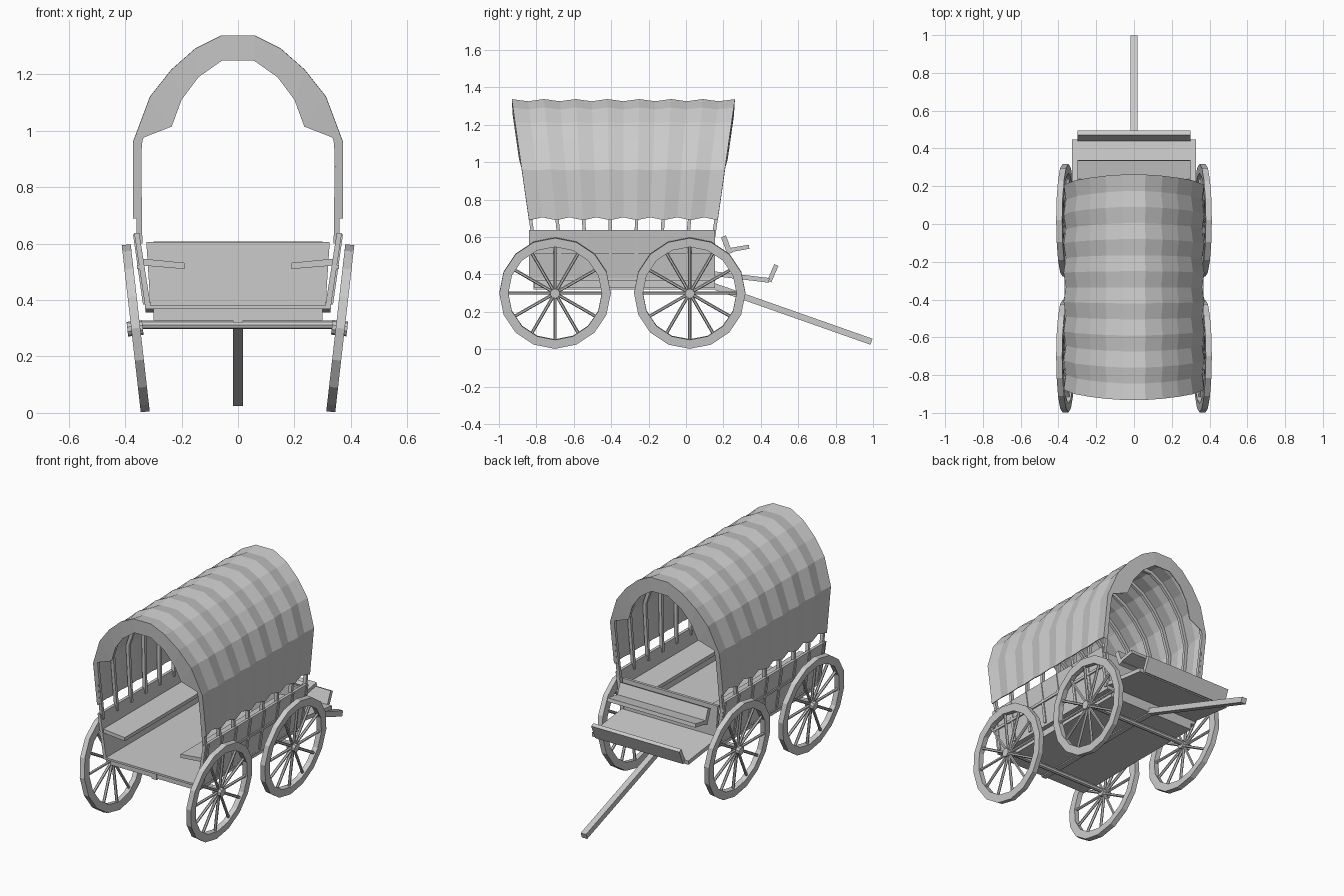
import bpy, bmesh
from math import sin, cos, pi, radians
from mathutils import Vector, Matrix

if "Cube" in bpy.data.objects:
    bpy.data.objects.remove(bpy.data.objects["Cube"])


def finish(name, bm):
    bmesh.ops.recalc_face_normals(bm, faces=bm.faces)
    me = bpy.data.meshes.new(name)
    bm.to_mesh(me)
    bm.free()
    ob = bpy.data.objects.new(name, me)
    bpy.context.collection.objects.link(ob)
    return ob


def add_box(bm, lo, hi):
    lo, hi = Vector(lo), Vector(hi)
    m = Matrix.Translation((lo + hi) / 2) @ Matrix.Diagonal((*(hi - lo), 1))
    bmesh.ops.create_cube(bm, size=1, matrix=m)


def box(name, lo, hi):
    bm = bmesh.new()
    add_box(bm, lo, hi)
    return finish(name, bm)


def add_cyl(bm, a, b, r, n):
    a, b = Vector(a), Vector(b)
    rot = (b - a).to_track_quat('Z', 'Y').to_matrix().to_4x4()
    bmesh.ops.create_cone(bm, cap_ends=True, segments=n, radius1=r, radius2=r,
                          depth=(b - a).length,
                          matrix=Matrix.Translation((a + b) / 2) @ rot)


def prism(name, pts, lo, hi, axis):
    """Extrude a closed 2D outline along x (points are y,z) or y (points are x,z)."""
    bm = bmesh.new()
    rows = []
    for d in (lo, hi):
        rows.append([bm.verts.new((d, p, q) if axis == 'x' else (p, d, q)) for p, q in pts])
        bm.faces.new(rows[-1])
    n = len(pts)
    for i in range(n):
        bm.faces.new((rows[0][i], rows[0][(i + 1) % n], rows[1][(i + 1) % n], rows[1][i]))
    return finish(name, bm)


def plank(name, a, b, thick, half_width):
    """Board across the wagon, its side section running from a to b in y,z."""
    a, b = Vector(a), Vector(b)
    d = (b - a).normalized()
    n = Vector((-d.y, d.x)) * thick / 2
    return prism(name, [a - n, b - n, b + n, a + n], -half_width, half_width, 'x')


def add_grid(bm, rows, wrap_u=False, wrap_v=False, caps=False):
    vs = [[bm.verts.new(p) for p in r] for r in rows]
    nu, nv = len(vs), len(vs[0])
    for i in range(nu if wrap_u else nu - 1):
        for j in range(nv if wrap_v else nv - 1):
            k, l = (i + 1) % nu, (j + 1) % nv
            bm.faces.new((vs[i][j], vs[k][j], vs[k][l], vs[i][l]))
    if caps:
        bm.faces.new(vs[0])
        bm.faces.new(vs[-1])


# Wheels, leaning outward at the top
def wheel(name, s, y):
    bm = bmesh.new()
    section = [(.25, -.016), (.298, -.016), (.298, .016), (.25, .016)]
    rows = []
    for i in range(16):
        a = 2 * pi * i / 16
        rows.append([(w, r * sin(a), r * cos(a)) for r, w in section])
    add_grid(bm, rows, True, True)
    for i in range(12):
        a = 2 * pi * i / 12
        add_cyl(bm, (0, .015 * sin(a), .015 * cos(a)), (0, .26 * sin(a), .26 * cos(a)), .0085, 6)
    add_cyl(bm, (-.03, 0, 0), (.025, 0, 0), .026, 10)
    m = Matrix.Translation((s * .3625, y, .30)) @ Matrix.Rotation(s * radians(6.5), 4, 'Y')
    bmesh.ops.transform(bm, matrix=m, verts=bm.verts)
    finish(name, bm)


for label, y in (("rear", -.70), ("front", .02)):
    wheel(label + "_wheel_left", -1, y)
    wheel(label + "_wheel_right", 1, y)
    bm = bmesh.new()
    add_cyl(bm, (-.38, y, .312), (.38, y, .312), .015, 8)
    finish(label + "_axle", bm)

# Bed, centre beam and draw pole
box("bed_frame", (-.30, -.81, .327), (.30, .155, .372))
box("floor", (-.33, -.84, .368), (.33, .155, .38))
box("centre_beam", (-.017, -.815, .32), (.017, .155, .36))
plank("draw_pole", (.12, .347), (.992, .04), .034, .018)

# Hoop positions: the cage spreads along y with height
def cage_y(t, z):
    return -.335 + t * (.495 + .1 * (z - .635) / .7)


HOOPS = [-1 + 2 * i / 7 for i in range(8)]

# Side boards, rails, stiles and benches
for s, label in ((-1, "left"), (1, "right")):
    prism("side_board_" + label,
          [(s * .308, .37), (s * .328, .37), (s * .368, .637), (s * .35, .637)], -.84, .155, 'y')
    prism("side_rail_" + label,
          [(s * .345, .51), (s * .357, .51), (s * .359, .525), (s * .345, .525)], -.84, .155, 'y')
    for i, t in enumerate(HOOPS):
        y = -.335 + t * .48
        prism(f"stile_{label}_{i}",
              [(s * .325, .385), (s * .337, .385), (s * .372, .632), (s * .36, .632)],
              y - .009, y + .009, 'y')
    prism("bench_" + label,
          [(s * .19, .51), (s * .345, .523), (s * .345, .547), (s * .19, .532)], -.83, .145, 'y')

# Driver's end
prism("end_panel", [(-.31, .375), (.31, .375), (.325, .605), (-.325, .605)], .138, .155, 'y')
plank("seat_back", (.20, .603), (.235, .512), .028, .30)
plank("seat", (.225, .528), (.337, .548), .022, .30)
plank("foot_platform", (.14, .405), (.445, .368), .025, .328)
plank("toe_board", (.445, .362), (.483, .45), .024, .30)

# Canvas profile: outer edge and gathered inner edge at the ends
OUTER = [(.37, .69), (.37, .83), (.37, .96), (.31, 1.12), (.235, 1.215), (.15, 1.29), (.06, 1.335)]
INNER = [(.352, .69), (.35, .83), (.338, .975), (.235, 1.015), (.20, 1.11), (.14, 1.19), (.055, 1.25)]


def full(half):
    return [Vector((-x, z)) for x, z in half] + [Vector(p) for p in reversed(half)]


def inset(pts, d):
    out = []
    for i, p in enumerate(pts):
        t = (pts[min(i + 1, len(pts) - 1)] - pts[max(i - 1, 0)]).normalized()
        out.append(p + Vector((t.y, -t.x)) * d)
    return out


# Hoops
for i, t in enumerate(HOOPS):
    path = full([(.367, .60)] + OUTER[1:])
    rows = []
    for o, n in zip(inset(path, .008), inset(path, .028)):
        rows.append([(p.x, cage_y(t * .985, p.y) + e, p.y)
                     for p, e in ((o, -.009), (o, .009), (n, .009), (n, -.009))])
    bm = bmesh.new()
    add_grid(bm, rows, wrap_v=True, caps=True)
    finish(f"hoop_{i}", bm)

# Canvas sagging between the hoops, with a turned-in border at each end
def border(t):
    return [(p.x, cage_y(t, p.y) + (.006 * t if p.y > 1 else 0), p.y) for p in full(INNER)]


rows = [border(-1)]
for k in range(15):
    t = -1 + k / 7
    pts = inset(full(OUTER), .012 if k % 2 else 0)
    for e in (0, -1):
        pts[e].y += .015 if k % 2 else 0
    rows.append([(p.x, cage_y(t, p.y), p.y) for p in pts])
rows.append(border(1))
bm = bmesh.new()
add_grid(bm, rows)
canvas = finish("canvas_cover", bm)
mod = canvas.modifiers.new("thickness", 'SOLIDIFY')
mod.thickness = .005
mod.offset = 0
